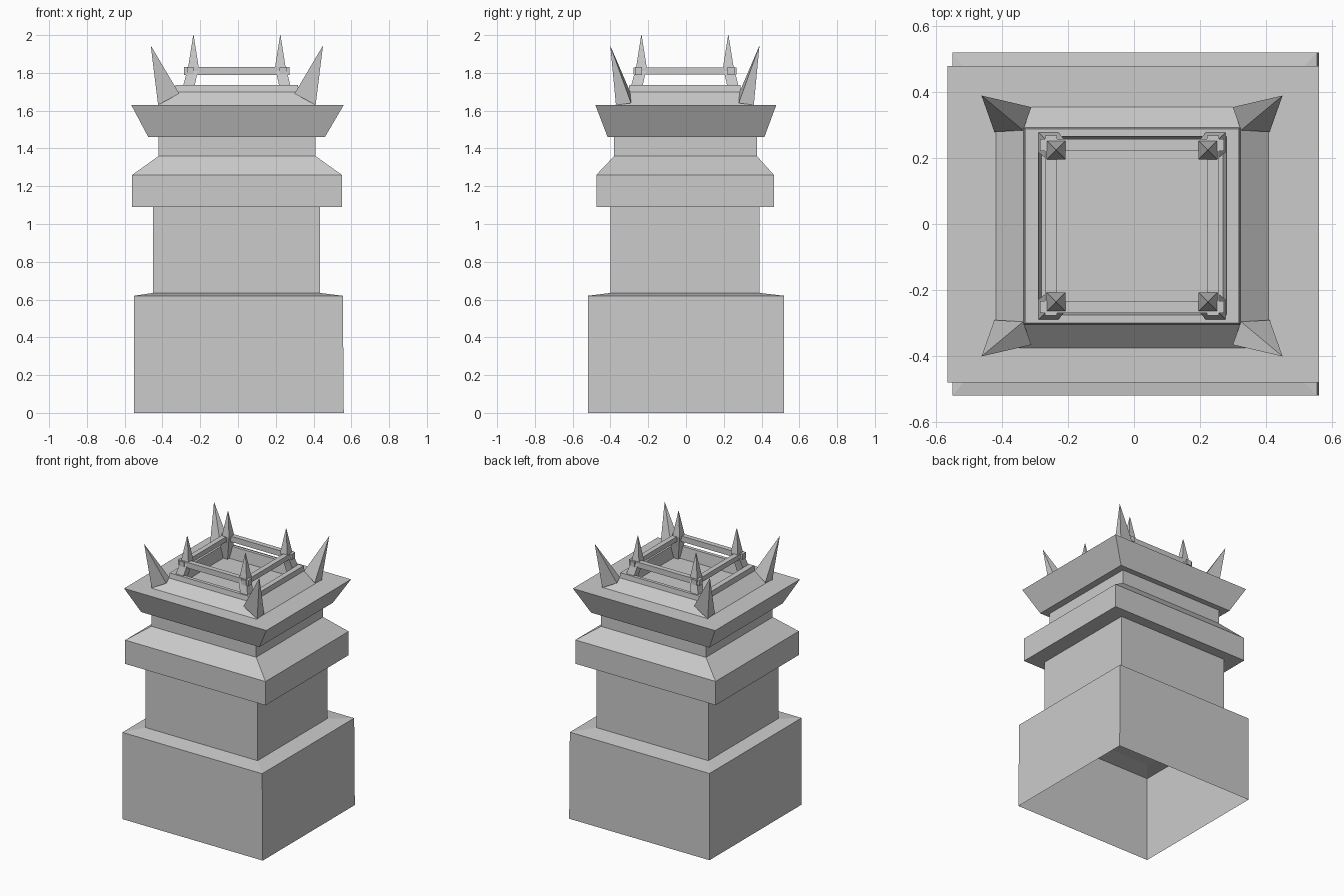
import bpy
import bmesh
from mathutils import Vector

cube = bpy.data.objects.get("Cube")
if cube:
    bpy.data.objects.remove(cube, do_unlink=True)

stone = bpy.data.materials.new("grey stone")
stone.use_nodes = True
colour = (0.6, 0.6, 0.6, 1)
stone.diffuse_color = colour
stone.node_tree.nodes["Principled BSDF"].inputs["Base Color"].default_value = colour


def finish(name, bm):
    mesh = bpy.data.meshes.new(name)
    bm.to_mesh(mesh)
    bm.free()
    mesh.materials.append(stone)
    obj = bpy.data.objects.new(name, mesh)
    bpy.context.collection.objects.link(obj)
    return obj


def loft(name, rings, cap_bottom=True, cap_top=True):
    """Stack rectangles given as (z, x min, x max, y min, y max)."""
    bm = bmesh.new()
    loops = []
    for z, x0, x1, y0, y1 in rings:
        corners = ((x0, y0), (x1, y0), (x1, y1), (x0, y1))
        loops.append([bm.verts.new((x, y, z)) for x, y in corners])
    for low, high in zip(loops, loops[1:]):
        for i in range(4):
            j = (i + 1) % 4
            bm.faces.new((low[i], low[j], high[j], high[i]))
    if cap_bottom:
        bm.faces.new(loops[0][::-1])
    if cap_top:
        bm.faces.new(loops[-1])
    return finish(name, bm)


def spike(name, base, tip):
    """Pyramid over four base points."""
    bm = bmesh.new()
    ring = [bm.verts.new(p) for p in base]
    top = bm.verts.new(tip)
    bm.faces.new(ring)
    for i in range(4):
        bm.faces.new((ring[i], ring[(i + 1) % 4], top))
    bmesh.ops.recalc_face_normals(bm, faces=bm.faces)
    return finish(name, bm)


# Hollow base with a narrow ledge, open underneath
loft("base", [
    (0, -0.55, 0.56, -0.52, 0.52),
    (0.62, -0.55, 0.555, -0.52, 0.52),
    (0.635, -0.45, 0.435, -0.4, 0.39),
], cap_bottom=False)

# Shaft, flared collar and neck
loft("shaft", [
    (0.635, -0.45, 0.435, -0.4, 0.39),
    (1.09, -0.45, 0.435, -0.4, 0.39),
], cap_bottom=False, cap_top=False)
loft("collar", [
    (1.09, -0.56, 0.55, -0.475, 0.465),
    (1.26, -0.56, 0.55, -0.475, 0.465),
    (1.36, -0.42, 0.41, -0.38, 0.375),
    (1.46, -0.42, 0.41, -0.38, 0.375),
], cap_top=False)

# Cornice that widens upward, and the sunken roof with its raised rim
loft("cornice", [
    (1.46, -0.475, 0.46, -0.415, 0.415),
    (1.63, -0.565, 0.56, -0.48, 0.478),
    (1.63, -0.418, 0.408, -0.375, 0.355),
    (1.70, -0.335, 0.322, -0.305, 0.292),
    (1.735, -0.33, 0.318, -0.30, 0.288),
    (1.735, -0.29, 0.28, -0.275, 0.265),
    (1.65, -0.28, 0.27, -0.265, 0.255),
])

# Corner horns and railing posts
CENTRE_X, CENTRE_Y = -0.006, -0.006
for sx, side in ((1, "left"), (-1, "right")):
    for sy, end in ((1, "back"), (-1, "front")):
        def place(x, y, z):
            return Vector((CENTRE_X + sx * x, CENTRE_Y + sy * y, z))

        spike(f"{end}_{side}_horn", [
            place(0.417, 0.365, 1.63), place(0.417, 0.285, 1.64),
            place(0.33, 0.29, 1.70), place(0.305, 0.36, 1.69),
        ], place(0.456, 0.395, 1.945))

        # Each post leans inward and ends in a point
        rings = []
        for z, out, half in ((1.65, 0.27, 0.03), (1.74, 0.252, 0.03),
                             (1.83, 0.23, 0.028), (2.0, 0.23, 0.001)):
            c = place(out, out, z)
            rings.append((z, c.x - half, c.x + half, c.y - half, c.y + half))
        loft(f"{end}_{side}_post", rings)

# Railing bars
for s, side, end in ((1, "left", "back"), (-1, "right", "front")):
    y = CENTRE_Y + s * 0.245
    loft(f"{end}_rail", [(z, -0.285, 0.272, y - 0.018, y + 0.018)
                         for z in (1.79, 1.83)])
    x = CENTRE_X + s * 0.245
    loft(f"{side}_rail", [(z, x - 0.018, x + 0.018, -0.277, 0.268)
                          for z in (1.792, 1.828)])
